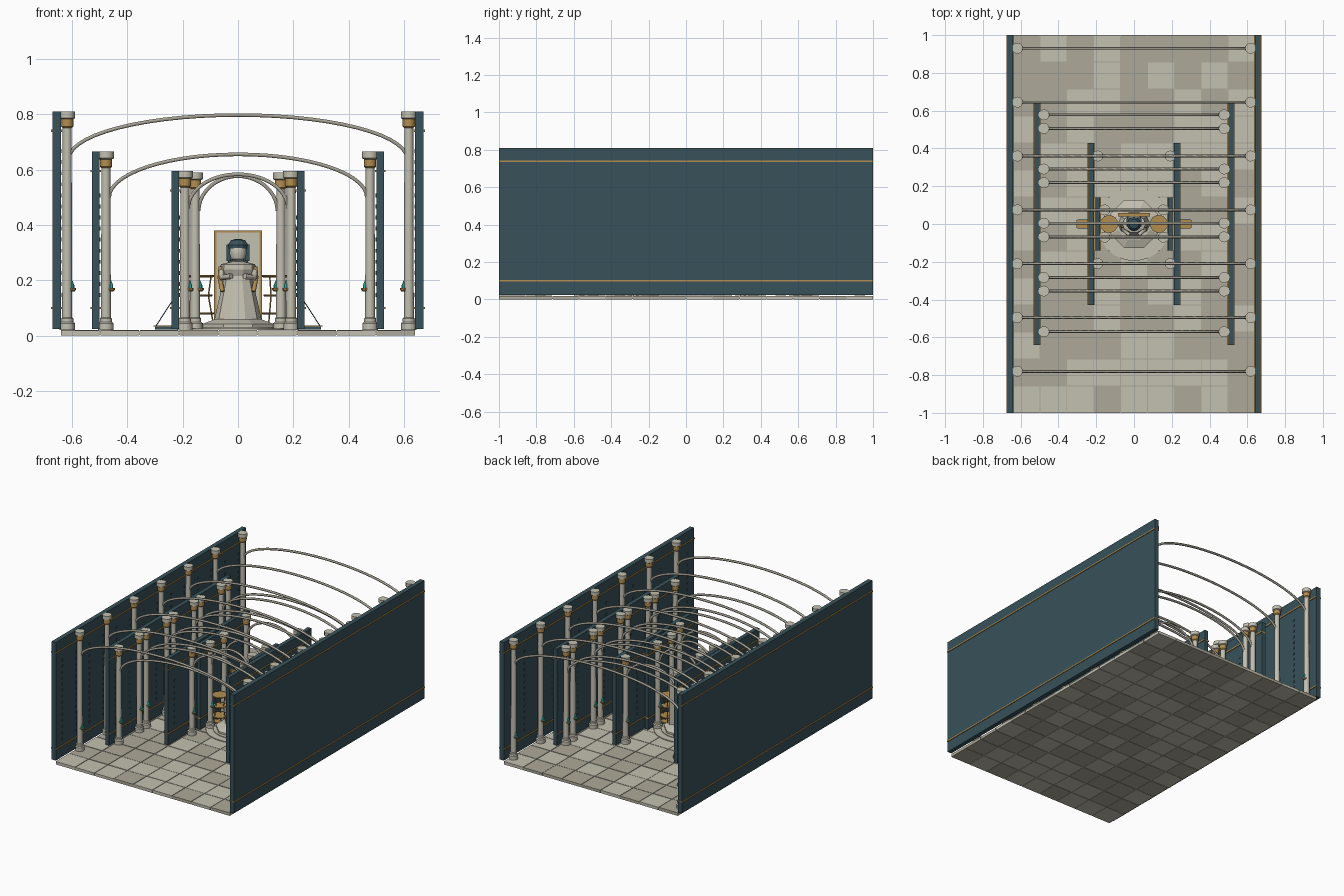
import bpy, bmesh, math, random
from mathutils import Matrix, Vector

if "Cube" in bpy.data.objects:
    bpy.data.objects.remove(bpy.data.objects["Cube"])
random.seed(4)

def material(name, c):
    m = bpy.data.materials.new(name)
    m.diffuse_color = (*c, 1)
    m.use_nodes = True
    m.node_tree.nodes["Principled BSDF"].inputs["Base Color"].default_value = m.diffuse_color
    return m

STONE = material("stone", (.55, .53, .44))
STONE2 = material("stone_dark", (.42, .40, .32))
WALL = material("blue_wall", (.04, .085, .1))
GOLD = material("gold", (.45, .27, .08))
TEAL = material("teal_glow", (.03, .5, .45))
ARCH = material("arch_stone", (.38, .36, .30))

def finish(name, bm, mats, smooth=False):
    me = bpy.data.meshes.new(name)
    bmesh.ops.recalc_face_normals(bm, faces=bm.faces)
    bm.to_mesh(me)
    bm.free()
    for m in mats:
        me.materials.append(m)
    if smooth:
        me.polygons.foreach_set("use_smooth", [True] * len(me.polygons))
        me.set_sharp_from_angle(angle=math.radians(35))
    ob = bpy.data.objects.new(name, me)
    bpy.context.collection.objects.link(ob)
    return ob

def add_box(bm, x0, x1, y0, y1, z0, z1, mi=0):
    m = Matrix.Translation(((x0+x1)/2, (y0+y1)/2, (z0+z1)/2)) @ Matrix.Diagonal((x1-x0, y1-y0, z1-z0, 1))
    vs = bmesh.ops.create_cube(bm, size=1, matrix=m)["verts"]
    for f in {f for v in vs for f in v.link_faces}:
        f.material_index = mi

def box(name, mat, *b):
    bm = bmesh.new()
    add_box(bm, *b)
    return finish(name, bm, [mat])

def add_lathe(bm, prof, loc, n=16, turn=0, sy=1):
    """prof: (radius, z, material index of the band above)"""
    rings = [[bm.verts.new((loc[0] + r*math.cos(turn + i*math.tau/n),
                            loc[1] + sy*r*math.sin(turn + i*math.tau/n), loc[2] + z))
              for i in range(n)] for r, z, _ in prof]
    for k in range(len(prof) - 1):
        for i in range(n):
            j = (i + 1) % n
            bm.faces.new((rings[k][i], rings[k][j], rings[k+1][j], rings[k+1][i])).material_index = prof[k][2]
    bm.faces.new(rings[0][::-1]).material_index = prof[0][2]
    bm.faces.new(rings[-1]).material_index = prof[-1][2]

def lathe(name, mats, prof, loc=(0, 0, 0), n=16, turn=0, sy=1, smooth=True):
    bm = bmesh.new()
    add_lathe(bm, prof, loc, n, turn, sy)
    return finish(name, bm, mats, smooth)

def tube(name, mat, pts, r):
    cu = bpy.data.curves.new(name, 'CURVE')
    cu.dimensions = '3D'
    cu.bevel_depth = r
    cu.bevel_resolution = 1
    cu.use_fill_caps = True
    s = cu.splines.new('POLY')
    s.points.add(len(pts) - 1)
    for p, q in zip(s.points, pts):
        p.co = (*q, 1)
    cu.materials.append(mat)
    ob = bpy.data.objects.new(name, cu)
    bpy.context.collection.objects.link(ob)

# floor: 9 x 14 stone tiles over a dark bed
bm = bmesh.new()
tx, ty, g = 1.28/9, 2/14, .002
for i in range(9):
    for j in range(14):
        x, y = -.64 + i*tx, -1 + j*ty
        add_box(bm, x + g*(i > 0), x + tx - g*(i < 8), y + g*(j > 0), y + ty - g*(j < 13),
                0, .02 - random.random()*.002, random.randint(0, 1))
finish("floor_tiles", bm, [STONE, STONE2])
box("floor_bed", STONE2, -.638, .638, -.998, .998, .002, .016)

# nested tiers: name, wall inner x, thickness, half length, wall top,
# column x, column ys, arch half span, arch spring z, arch top z
outer_y = [-.78 + .285*i for i in range(7)]
mid_y = [-.57 + .287*i for i in range(5)] + [-.355 + .287*i for i in range(4)]
TIERS = [
    ("outer", .64, .03, 1.0, .81, .617, outer_y, .61, .64, .797),
    ("middle", .50, .028, .64, .665, .477, mid_y, .465, .50, .655),
    ("inner", .213, .027, .43, .595, .192, [-.21, .36], .18, .46, .583),
    ("shrine", .18, .025, .14, .59, .155, [-.07, .075], .142, .45, .576),
]
for name, wx, th, hl, top, cx, ys, a, z0, z1 in TIERS:
    walls, trims, studs, cols, lamps = (bmesh.new() for _ in range(5))
    for s in (-1, 1):
        xs = sorted((s*wx, s*(wx + th)))
        add_box(walls, *xs, -hl, hl, .025, top)
        # gold rails low and high on both wall faces
        for z in (.10, top - .07):
            add_box(trims, xs[0] - .005, xs[1] + .005, -hl, hl, z - .004, z + .004)
        # rows of small studs on the inner wall face
        for k in range(int(2*hl/.1425)):
            y = -hl + .07 + .1425*k
            for q in range(int((top - .25)/.04)):
                sx = sorted((s*wx, s*(wx - .003)))
                z = .14 + .04*q
                add_box(studs, *sx, y - .006, y + .006, z, z + .014)
        for y in ys:
            # column with plinth, gold collar and capital
            add_lathe(cols, [(.028, .02, 0), (.028, .045, 0), (.022, .05, 0), (.022, .062, 0),
                             (.018, .066, 0), (.016, top - .06, 1), (.022, top - .054, 1),
                             (.022, top - .028, 0), (.029, top - .024, 0), (.029, top, 0)],
                      (s*cx, y, 0), 12)
            # lamp: gold dish with teal flame
            add_lathe(lamps, [(.010, .160, 1), (.015, .166, 1), (.015, .172, 0), (.009, .1725, 0),
                              (.009, .182, 0), (.002, .2, 0)], (s*(cx - .017), y, 0), 8)
    finish(name + "_walls", walls, [WALL])
    finish(name + "_wall_rails", trims, [GOLD])
    finish(name + "_wall_studs", studs, [WALL])
    finish(name + "_columns", cols, [STONE, GOLD], True)
    finish(name + "_lamps", lamps, [TEAL, GOLD])
    for y in ys:
        tube(name + "_arch", ARCH, [(-a*math.cos(math.pi*t/28), y, z0 + (z1 - z0)*math.sin(math.pi*t/28))
                                    for t in range(29)], .0075)

# round dais and octagonal pedestal
lathe("dais", [STONE], [(.195, .02, 0), (.195, .026, 0), (.15, .026, 0), (.15, .031, 0)], n=32)
lathe("pedestal", [STONE], [(.137, .03, 0), (.137, .043, 0), (.09, .06, 0)], n=8, turn=math.pi/8, smooth=False)

# robed statue
lathe("robe", [STONE], [(.086, .055, 0), (.074, .11, 0), (.055, .19, 0), (.05, .215, 0),
                        (.064, .24, 0), (.062, .258, 0), (.022, .268, 0), (.02, .28, 0)],
      n=10, sy=.75, smooth=False)
lathe("head", [STONE], [(.012, .268, 0), (.026, .277, 0), (.032, .297, 0), (.03, .318, 0),
                        (.02, .335, 0), (.006, .341, 0)], (0, -.006, 0), n=12)
bm = bmesh.new()
add_lathe(bm, [(.036, .315, 0), (.037, .327, 0), (.025, .345, 0), (.006, .35, 0)], (0, 0, 0), 12)
for s in (-1, 1):
    add_box(bm, *sorted((s*.026, s*.041)), -.012, .03, .27, .33)
add_box(bm, -.036, .036, .02, .034, .265, .33)
finish("headdress", bm, [WALL])

# back slab with gold frame
box("back_slab", STONE, -.08, .08, .042, .056, .05, .374)
bm = bmesh.new()
for s in (-1, 1):
    add_box(bm, *sorted((s*.078, s*.086)), .04, .058, .05, .38)
add_box(bm, -.086, .086, .04, .058, .372, .38)
finish("slab_frame", bm, [GOLD])

for s in (-1, 1):
    # arms and gold sleeves
    tube("arm", STONE, [(s*.06, 0, .245), (s*.058, -.03, .21), (s*.025, -.058, .215)], .011)
    tube("gold_sleeve", GOLD, [(s*.062, -.01, .25), (s*.066, -.012, .21), (s*.056, -.03, .16)], .008)
    # offering stand: low dark plinth, gold tiers, thin legs
    box("stand_plinth", WALL, *sorted((s*.09, s*.30)), -.024, .024, .022, .033)
    box("stand_plinth_trim", GOLD, *sorted((s*.095, s*.305)), -.02, .02, .033, .037)
    for z, r in ((.215, .047), (.145, .04), (.08, .047)):
        lathe("stand_tray", [GOLD], [(r*.9, z - .004, 0), (r, z, 0), (r, z + .004, 0)], (s*.132, 0, 0), n=16)
    for k in range(3):
        c, q = math.cos(k*math.tau/3), math.sin(k*math.tau/3)
        tube("stand_leg", GOLD, [(s*.132 + c*.035, q*.035, .217), (s*.132 + c*.025, q*.025, .145),
                                 (s*.132 + c*.045, q*.045, .03)], .003)
    tube("stand_stay", WALL, [(s*.18, 0, .215), (s*.295, 0, .037)], .002)
